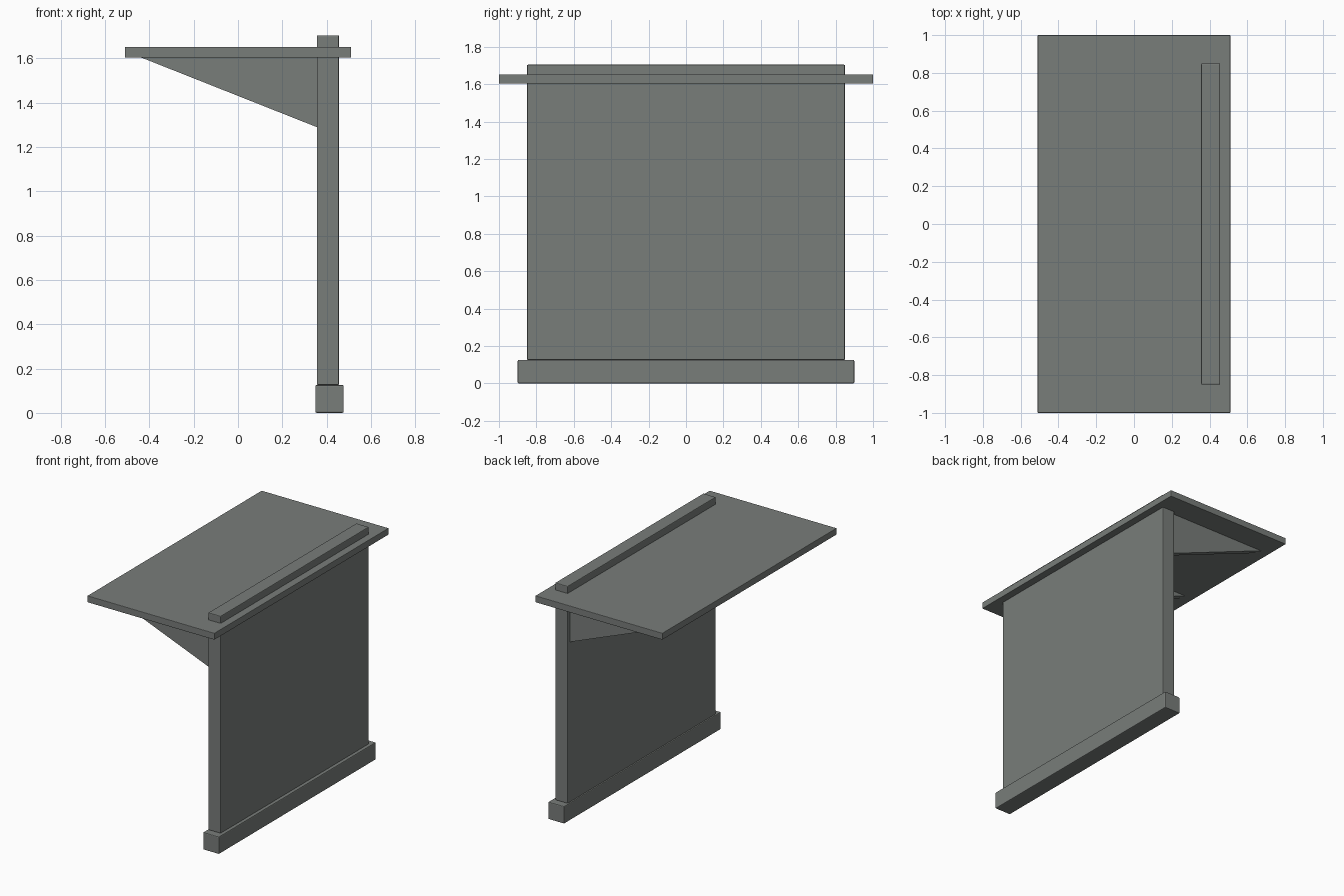
import bpy
import bmesh
from mathutils import Vector

cube = bpy.data.objects.get("Cube")
if cube:
    bpy.data.objects.remove(cube, do_unlink=True)

# Single painted finish
grey = bpy.data.materials.new("warm_grey")
grey.use_nodes = True
colour = (0.19, 0.205, 0.195, 1)
grey.diffuse_color = colour
grey.node_tree.nodes["Principled BSDF"].inputs["Base Color"].default_value = colour


def finish(name, bm, bevel=0.0):
    """Turn a bmesh into a named object with an optional edge bevel."""
    bmesh.ops.recalc_face_normals(bm, faces=bm.faces)
    mesh = bpy.data.meshes.new(name)
    bm.to_mesh(mesh)
    bm.free()
    mesh.materials.append(grey)
    obj = bpy.data.objects.new(name, mesh)
    bpy.context.collection.objects.link(obj)
    if bevel:
        mod = obj.modifiers.new("soft_edges", "BEVEL")
        mod.width = bevel
        mod.segments = 2
    return obj


def box(name, x, y, z, bevel):
    """Box spanning the given (min, max) range on each axis."""
    bm = bmesh.new()
    bmesh.ops.create_cube(bm, size=1)
    for v in bm.verts:
        v.co = Vector([r[0] if c < 0 else r[1] for c, r in zip(v.co, (x, y, z))])
    return finish(name, bm, bevel)


def bracket(name, y, thickness=0.04):
    """Triangular gusset between wall and roof."""
    bm = bmesh.new()
    profile = [(0.36, 1.288), (0.36, 1.605), (-0.44, 1.605)]
    face = bm.faces.new([bm.verts.new((px, y - thickness / 2, pz)) for px, pz in profile])
    side = bmesh.ops.extrude_face_region(bm, geom=[face])
    moved = [g for g in side["geom"] if isinstance(g, bmesh.types.BMVert)]
    bmesh.ops.translate(bm, verts=moved, vec=(0, thickness, 0))
    return finish(name, bm)


# Foot, upright panel and overhanging roof
box("base_beam", (0.349, 0.477), (-0.9, 0.9), (0, 0.126), 0.006)
box("back_wall", (0.356, 0.456), (-0.85, 0.85), (0.126, 1.704), 0.005)
box("roof_slab", (-0.51, 0.51), (-1, 1), (1.604, 1.652), 0.003)

# Three evenly spaced roof supports
for label, y in (("front", -0.803), ("middle", 0), ("rear", 0.803)):
    bracket(label + "_bracket", y)
